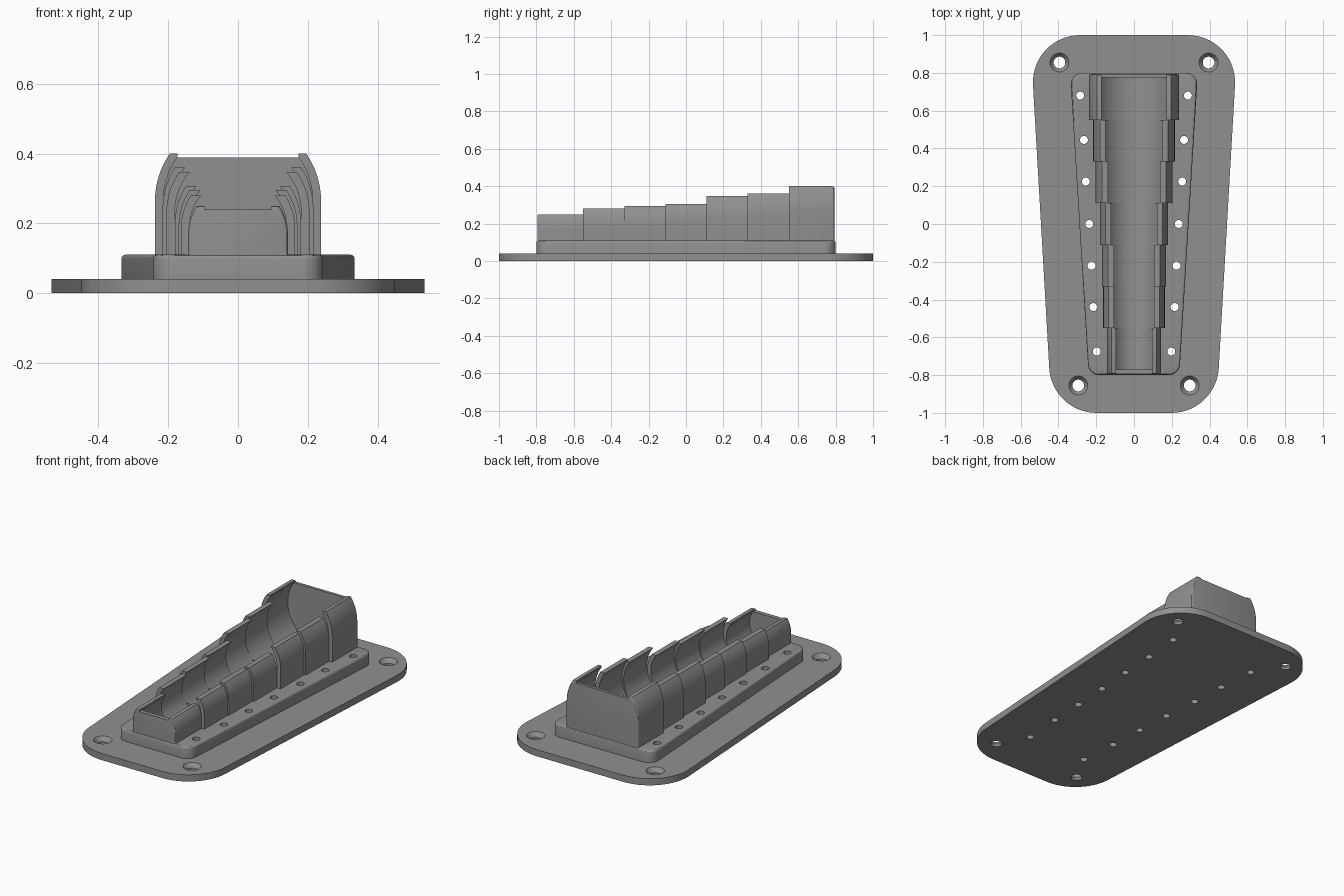
import bpy, bmesh, math
from mathutils import Vector

if "Cube" in bpy.data.objects:
    bpy.data.objects.remove(bpy.data.objects["Cube"])

grey = bpy.data.materials.new("matte_grey")
grey.diffuse_color = (0.28, 0.28, 0.28, 1)
grey.use_nodes = True
grey.node_tree.nodes["Principled BSDF"].inputs["Base Color"].default_value = grey.diffuse_color


def new_object(name, bm):
    bmesh.ops.recalc_face_normals(bm, faces=bm.faces)
    me = bpy.data.meshes.new(name)
    bm.to_mesh(me)
    bm.free()
    me.materials.append(grey)
    ob = bpy.data.objects.new(name, me)
    bpy.context.collection.objects.link(ob)
    return ob


def prism(points, offset):
    """Extrude a closed 3D outline by an offset vector."""
    bm = bmesh.new()
    face = bm.faces.new([bm.verts.new(p) for p in points])
    ext = bmesh.ops.extrude_face_region(bm, geom=[face])
    verts = [g for g in ext["geom"] if isinstance(g, bmesh.types.BMVert)]
    bmesh.ops.translate(bm, verts=verts, vec=offset)
    return bm


def taper_outline(back, front, length, r, z, n=14):
    """Rounded, tapered plan outline."""
    cs = [Vector(c) for c in ((back, length), (-back, length), (-front, -length), (front, -length))]
    pts = []
    for i, c in enumerate(cs):
        a = (cs[i - 1] - c).normalized()
        b = (cs[(i + 1) % 4] - c).normalized()
        half = a.angle(b) / 2
        centre = c + (a + b).normalized() * r / math.sin(half)
        s = c + a * r / math.tan(half) - centre
        e = c + b * r / math.tan(half) - centre
        a0 = math.atan2(s.y, s.x)
        sweep = (math.atan2(e.y, e.x) - a0 + math.pi) % (2 * math.pi) - math.pi
        for k in range(n + 1):
            t = a0 + sweep * k / n
            pts.append((centre.x + r * math.cos(t), centre.y + r * math.sin(t), z))
    return pts


def hole(x, y, z0, z1, r0, r1):
    bm = bmesh.new()
    bmesh.ops.create_cone(bm, cap_ends=True, segments=32, radius1=r0, radius2=r1, depth=z1 - z0)
    bmesh.ops.translate(bm, verts=bm.verts, vec=(x, y, (z0 + z1) / 2))
    return new_object("hole_cutter", bm)


def trough(r, zc, y0, y1):
    pts = [(r * math.cos(math.tau * k / 72), y0, zc + r * math.sin(math.tau * k / 72)) for k in range(72)]
    return new_object("trough_cutter", prism(pts, (0, y1 - y0, 0)))


def box(w, y0, y1, z0, z1):
    pts = [(-w, y0, z0), (w, y0, z0), (w, y0, z1), (-w, y0, z1)]
    return new_object("rim_cutter", prism(pts, (0, y1 - y0, 0)))


def cut(ob, cutters):
    bpy.context.view_layer.objects.active = ob
    for c in cutters:
        m = ob.modifiers.new("cut", 'BOOLEAN')
        m.operation, m.solver, m.object = 'DIFFERENCE', 'EXACT', c
        bpy.ops.object.modifier_apply(modifier=m.name)


# Hole positions, mirrored left and right
rail_holes = [(.285, .68), (.265, .445), (.255, .225), (.237, 0), (.225, -.22), (.215, -.44), (.197, -.675)]
pegs = [hole(s * x, y, -.1, .3, .021, .021) for x, y in rail_holes for s in (-1, 1)]
screws = []
for x, y in ((.395, .855), (.295, -.855)):
    for s in (-1, 1):
        screws.append(hole(s * x, y, -.1, .2, .031, .031))
        screws.append(hole(s * x, y, .015, .045, .031, .054))

# Flat tapered base plate
base = new_object("base_plate", prism(taper_outline(.55, .435, 1, .25, 0), (0, 0, .04)))

# Raised plate with rounded top edge
bm = prism(taper_outline(.338, .24, .8, .06, .04, 8), (0, 0, .07))
rim = [e for e in bm.edges if all(v.co.z > .1 for v in e.verts)]
bmesh.ops.bevel(bm, geom=rim, offset=.012, segments=3, affect='EDGES', profile=.5)
raised = new_object("raised_plate", bm)

# Stepped cradle segments: front y, back y, outer radius, height
segments = [
    (-.795, -.55, .143, .25), (-.55, -.33, .163, .28), (-.33, -.11, .170, .295),
    (-.11, .11, .180, .305), (.11, .33, .205, .347), (.33, .55, .216, .36), (.55, .793, .238, .40)]
parts, trough_cutters, extra = [base, raised], [], []
for i, (y0, y1, R, h) in enumerate(segments):
    ri = R - .024
    zc = .05 + ri
    top = math.asin((h - zc) / R)
    arc = [(R * math.cos(top * k / 8), zc + R * math.sin(top * k / 8)) for k in range(9)]
    side = [(R, .10)] + arc
    pts = [(x, y0, z) for x, z in side] + [(-x, y0, z) for x, z in reversed(side)]
    bm = prism(pts, (0, y1 - y0, 0))
    first, last = i == 0, i == len(segments) - 1
    if first or last:  # soften the closed end
        ye = y0 if first else y1
        ed = [e for e in bm.edges if all(abs(v.co.y - ye) < 1e-4 for v in e.verts)
              and not all(v.co.z < .101 for v in e.verts)]
        bmesh.ops.bevel(bm, geom=ed, offset=.01, segments=3, affect='EDGES', profile=.5)
    ob = new_object("cradle_segment_%d" % (i + 1), bm)
    # Open troughs run through; the two end segments keep an end wall
    a = y0 + .025 if first else y0
    b = y1 - .018 if last else y1
    through = trough(ri, zc, a if first else a - .05, b if last else b + .05)
    cutters = [through]
    if first or last:
        w = math.sqrt(ri * ri - (h - .01 - zc) ** 2)
        cutters.append(box(w, y0 - .05, y1 + .05, h - .011, h + .1))
        extra.append(cutters[-1])
    cut(ob, cutters)
    extra.append(through)
    trough_cutters.append(trough(ri, zc, a, b))
    parts.append(ob)

cut(base, screws + pegs)
cut(raised, pegs + trough_cutters)

for c in screws + pegs + trough_cutters + extra:
    bpy.data.objects.remove(c)

# Smooth curved surfaces, keep edges crisp
bpy.ops.object.select_all(action='DESELECT')
for ob in parts:
    ob.select_set(True)
bpy.context.view_layer.objects.active = base
bpy.ops.object.shade_smooth_by_angle(angle=math.radians(30))
